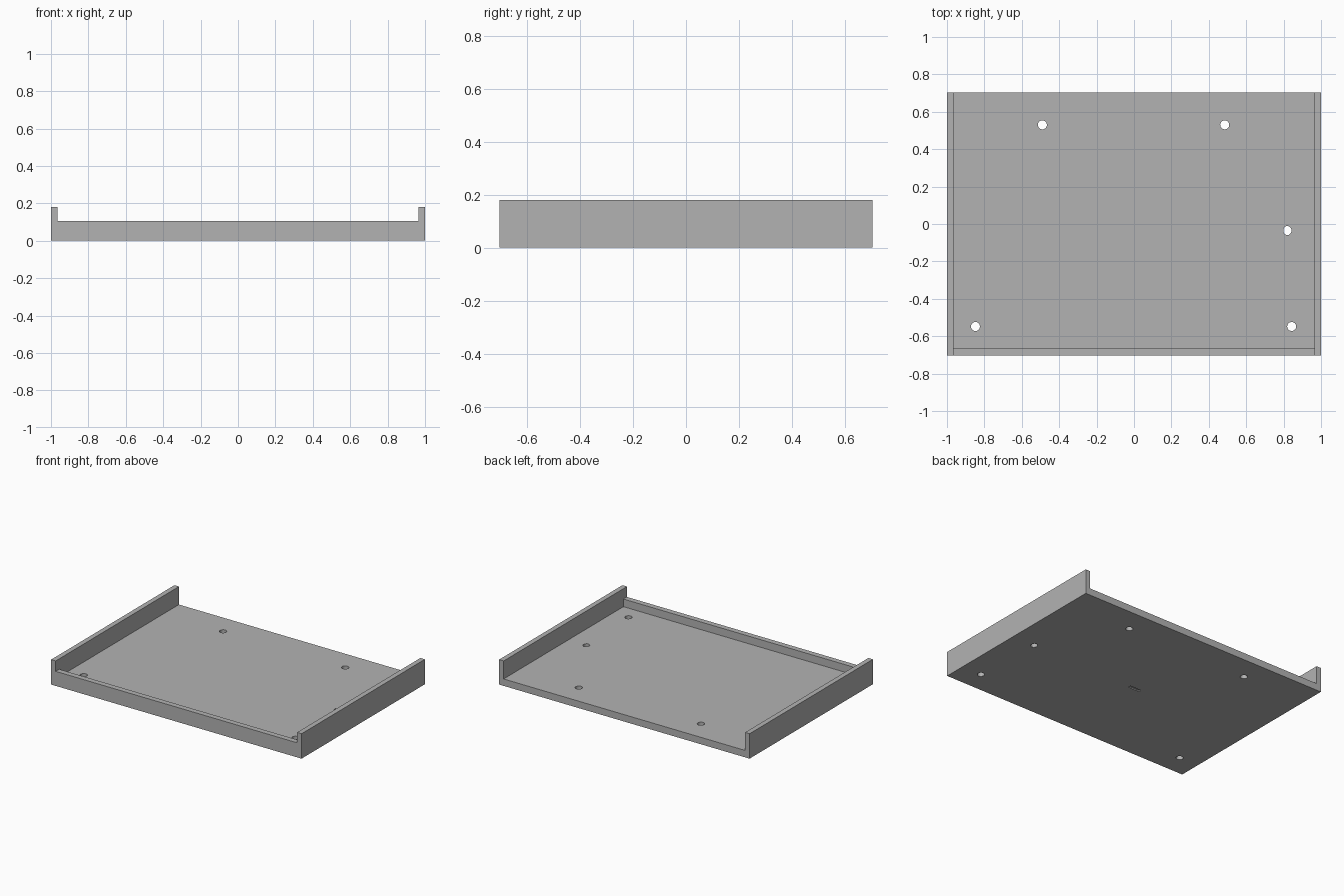
import bpy
import bmesh
from mathutils import Matrix, Vector

if "Cube" in bpy.data.objects:
    bpy.data.objects.remove(bpy.data.objects["Cube"])

HX, HY, TOP = 1.0, 0.703, 0.18      # half sizes and side wall height
WALL, LIP_T, LIP_H, FLOOR = 0.036, 0.04, 0.105, 0.05

grey = bpy.data.materials.new("grey")
grey.diffuse_color = (0.45, 0.45, 0.45, 1)
grey.use_nodes = True
grey.node_tree.nodes["Principled BSDF"].inputs["Base Color"].default_value = grey.diffuse_color


def finish(name, bm):
    mesh = bpy.data.meshes.new(name)
    bm.to_mesh(mesh)
    bm.free()
    mesh.materials.append(grey)
    obj = bpy.data.objects.new(name, mesh)
    bpy.context.collection.objects.link(obj)
    return obj


def box(name, lo, hi):
    lo, hi = Vector(lo), Vector(hi)
    bm = bmesh.new()
    bmesh.ops.create_cube(bm, size=1, matrix=Matrix.Translation((lo + hi) / 2)
                          @ Matrix.Diagonal((*(hi - lo), 1)))
    return finish(name, bm)


def rod(name, x, y, rx, ry):
    bm = bmesh.new()
    bmesh.ops.create_cone(bm, cap_ends=True, segments=32, radius1=1, radius2=1, depth=0.6,
                          matrix=Matrix.Translation((x, y, 0)) @ Matrix.Diagonal((rx, ry, 1, 1)))
    return finish(name, bm)


# Tray block
tray = box("tray", (-HX, -HY, 0), (HX, HY, TOP))
inner = HX - WALL

# Cutters: cavity open at the back, lowered front lip, shallow underside slot
cutters = [
    box("cavity_cutter", (-inner, -HY + LIP_T, FLOOR), (inner, HY + 0.2, 0.4)),
    box("lip_cutter", (-inner, -HY - 0.2, LIP_H), (inner, HY + 0.1, 0.5)),
    box("slot_cutter", (-0.09, -0.056, -0.1), (0.0, -0.036, 0.008)),
]

# Screw holes through the floor
holes = [(-0.49, 0.53, 0.024), (0.485, 0.53, 0.024), (0.82, -0.035, 0.022),
         (-0.848, -0.548, 0.024), (0.843, -0.548, 0.024)]
for x, y, rx in holes:
    cutters.append(rod("hole_cutter", x, y, rx, 0.024))

for cutter in cutters:
    cutter.hide_render = True
    cutter.hide_viewport = False
    mod = tray.modifiers.new(cutter.name, 'BOOLEAN')
    mod.operation = 'DIFFERENCE'
    mod.solver = 'EXACT'
    mod.object = cutter

# Apply the cuts and clear the helpers
bpy.context.view_layer.objects.active = tray
for mod in list(tray.modifiers):
    bpy.ops.object.modifier_apply(modifier=mod.name)
for cutter in cutters:
    bpy.data.objects.remove(cutter)

# Smooth hole walls, crisp edges elsewhere
bpy.ops.object.select_all(action='DESELECT')
tray.select_set(True)
bpy.ops.object.shade_smooth_by_angle()
